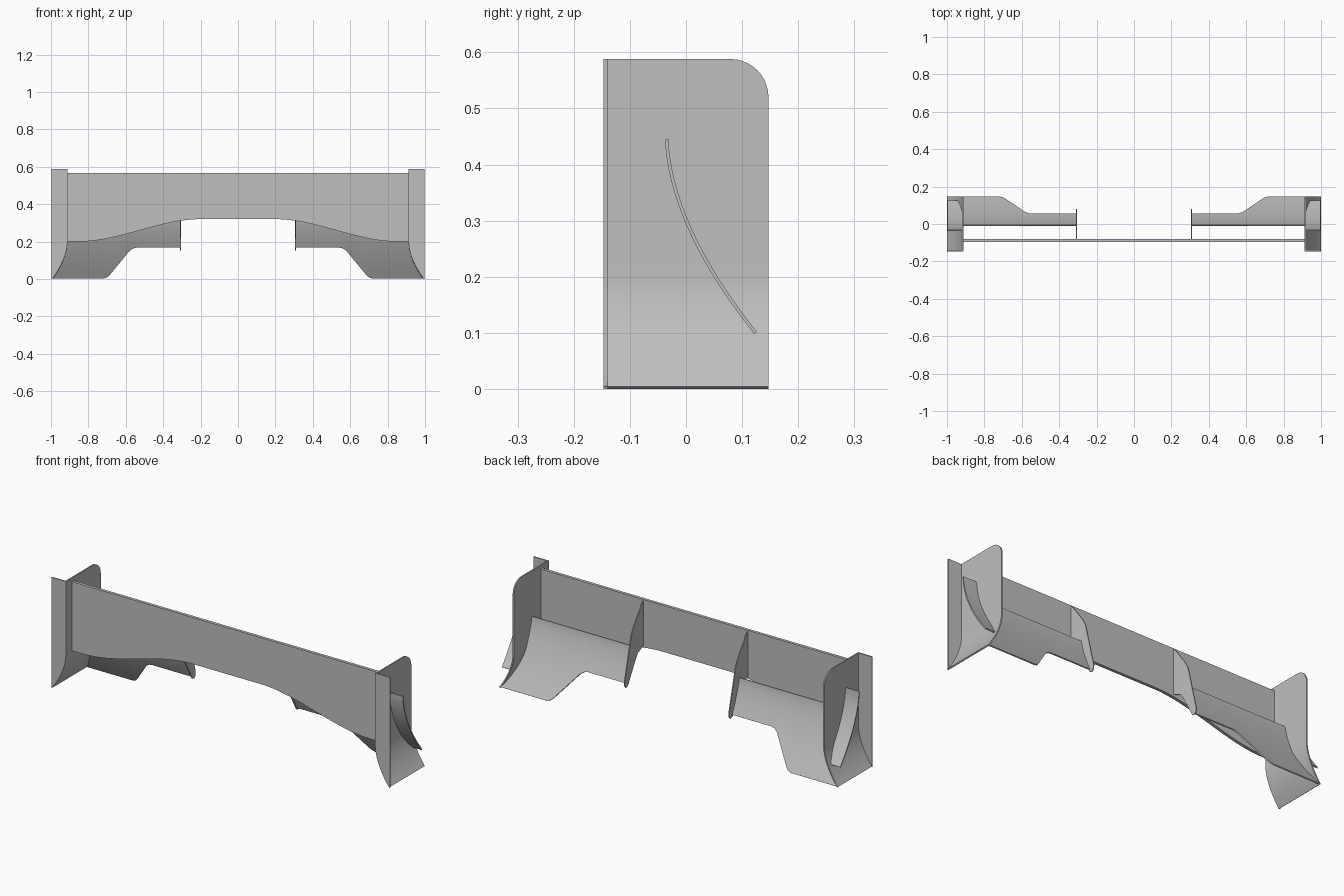
import bpy
import bmesh
import math

cube = bpy.data.objects.get("Cube")
if cube:
    bpy.data.objects.remove(cube, do_unlink=True)

GREY = (0.52, 0.52, 0.52, 1.0)
grey = bpy.data.materials.new("plain grey")
grey.use_nodes = True
grey.diffuse_color = GREY
grey.node_tree.nodes["Principled BSDF"].inputs["Base Color"].default_value = GREY

FRONT, BACK, TOP = -0.147, 0.147, 0.588
OUTER, INNER, FLARE = 0.998, 0.912, 0.2


def finish(name, bm, thickness, offset, mirrored=True):
    """Thicken the sheet, mirror it across x and shade it."""
    mesh = bpy.data.meshes.new(name)
    bm.to_mesh(mesh)
    bm.free()
    mesh.materials.append(grey)
    obj = bpy.data.objects.new(name, mesh)
    bpy.context.collection.objects.link(obj)
    solid = obj.modifiers.new("thickness", 'SOLIDIFY')
    solid.thickness = thickness
    solid.offset = offset
    if mirrored:
        mirror = obj.modifiers.new("mirror", 'MIRROR')
        mirror.use_mirror_merge = False
    bpy.ops.object.select_all(action='DESELECT')
    bpy.context.view_layer.objects.active = obj
    obj.select_set(True)
    for mod in list(obj.modifiers):
        bpy.ops.object.modifier_apply(modifier=mod.name)
    bpy.ops.object.shade_smooth_by_angle(angle=math.radians(30))
    return obj


def sheet(name, rows, thickness, offset, mirrored=True):
    """Skin rows of points into a curved sheet."""
    bm = bmesh.new()
    grid = [[bm.verts.new(p) for p in row] for row in rows]
    for low, high in zip(grid, grid[1:]):
        for i in range(len(low) - 1):
            bm.faces.new((low[i], low[i + 1], high[i + 1], high[i]))
    return finish(name, bm, thickness, offset, mirrored)


def plate_x(z):
    """Inner face of the end plate, flared outward at the bottom."""
    return INNER + (0.993 - INNER) * max(0.0, 1 - z / FLARE) ** 1.8


def smoothstep(a, b, v):
    t = min(1.0, max(0.0, (v - a) / (b - a)))
    return t * t * (3 - 2 * t)


flare_levels = [FLARE * i / 14 for i in range(15)]

# Main plane: flat upright board with an arched lower edge
main_x = [INNER * i / 40 for i in range(-40, 41)]
lower = [(x, -0.096, 0.32 - 0.12 * smoothstep(0.2, 0.85, abs(x))) for x in main_x]
upper = [(x, -0.096, 0.568) for x in main_x]
sheet("main_plane", [lower, upper], 0.016, -1, mirrored=False)

# End plates: flared at the bottom, rounded at the upper back corner
RADIUS = 0.068
rows = [[(plate_x(z), y, z) for y in (FRONT, BACK)] for z in flare_levels]
for i in range(11):
    a = math.pi / 2 * i / 10
    z = TOP - RADIUS + RADIUS * math.sin(a)
    rows.append([(INNER, FRONT, z), (INNER, BACK - RADIUS + RADIUS * math.cos(a), z)])
sheet("end_plates", rows, 0.007, 1)

# Front flanges: narrow strips standing out from the end plates
rows = [[(plate_x(z), FRONT, z), (OUTER, FRONT, z)] for z in flare_levels + [TOP]]
sheet("front_flanges", rows, 0.007, -1)

# Curved flaps: deep at the outside, stepped up toward the middle
flap_edge = [(0.31, 0.515), (0.54, 0.515), (0.56, 0.525), (0.58, 0.565),
             (0.685, 0.94), (0.7, 0.98), (0.72, 1.0), (0.82, 1.0), (None, 1.0)]
rows = []
for i in range(21):
    row = []
    for x, reach in flap_edge:
        t = reach * i / 20
        z = 0.345 - 0.34 * t
        row.append((plate_x(z) if x is None else x, -0.005 + 0.152 * t ** 1.4, z))
    rows.append(row)
sheet("lower_flaps", rows, 0.006, -1)

# Outer winglets: small curved vanes outside the end plates
rows = []
for i in range(19):
    t = i / 18
    z = 0.445 - 0.345 * t
    y = -0.034 + 0.158 * t ** 1.75
    rows.append([(plate_x(z), y, z), (OUTER, y, z)])
sheet("outer_winglets", rows, 0.006, 0)

# Support fins between the main plane and the flaps
bm = bmesh.new()
outline = [(-0.082, 0.565), (-0.07, 0.555), (0.0, 0.46), (0.022, 0.42), (0.08, 0.185),
           (0.079, 0.165), (0.068, 0.153), (0.052, 0.158), (-0.01, 0.27),
           (-0.03, 0.3), (-0.082, 0.325)]
bm.faces.new([bm.verts.new((0.308, y, z)) for y, z in outline])
finish("support_fins", bm, 0.005, 0)
